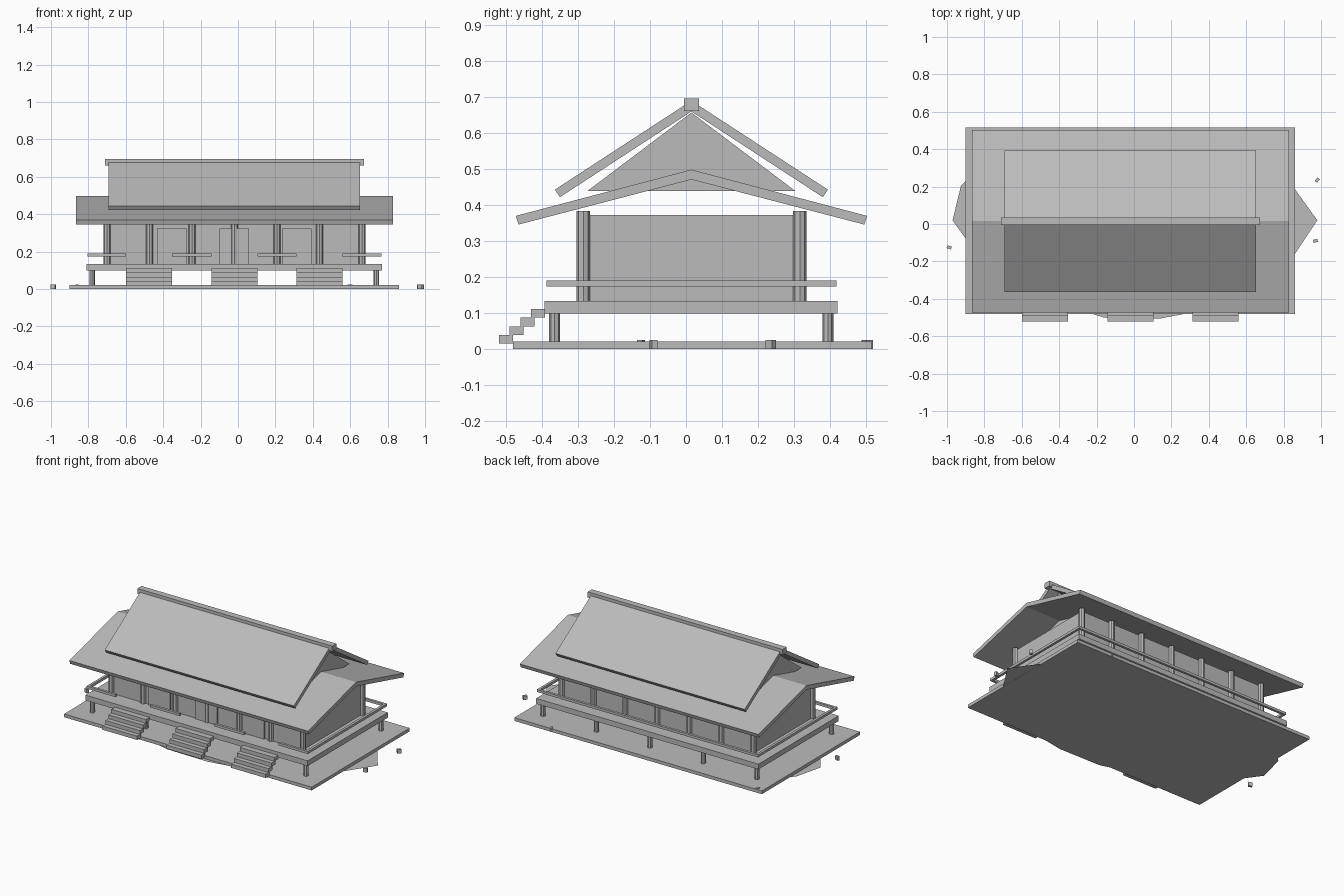
import bpy, bmesh, math
from mathutils import Vector

cube = bpy.data.objects.get("Cube")
if cube:
    bpy.data.objects.remove(cube, do_unlink=True)

GREY = (0.5, 0.5, 0.5, 1)
mat = bpy.data.materials.new("plain_grey")
mat.use_nodes = True
mat.diffuse_color = GREY
mat.node_tree.nodes["Principled BSDF"].inputs["Base Color"].default_value = GREY

CX, CY = -0.02, 0.015   # centre of the building


def finish(name, bm):
    bmesh.ops.recalc_face_normals(bm, faces=bm.faces)
    mesh = bpy.data.meshes.new(name)
    bm.to_mesh(mesh)
    bm.free()
    mesh.materials.append(mat)
    ob = bpy.data.objects.new(name, mesh)
    bpy.context.collection.objects.link(ob)
    return ob


def box(name, x0, x1, y0, y1, z0, z1):
    bm = bmesh.new()
    bmesh.ops.create_cube(bm, size=1)
    for v in bm.verts:
        v.co = Vector((x1 if v.co.x > 0 else x0,
                       y1 if v.co.y > 0 else y0,
                       z1 if v.co.z > 0 else z0))
    return finish(name, bm)


def post(name, x, y, radius, z0, z1):
    bm = bmesh.new()
    bmesh.ops.create_cone(bm, cap_ends=True, segments=8, radius1=radius,
                          radius2=radius, depth=z1 - z0)
    bmesh.ops.translate(bm, verts=bm.verts, vec=(x, y, (z0 + z1) / 2))
    return finish(name, bm)


def prism(name, profile, x0, x1):
    """Extrude a (y, z) profile along x."""
    bm = bmesh.new()
    face = bm.faces.new([bm.verts.new((x0, y, z)) for y, z in profile])
    ext = bmesh.ops.extrude_face_region(bm, geom=[face])
    moved = [g for g in ext["geom"] if isinstance(g, bmesh.types.BMVert)]
    bmesh.ops.translate(bm, verts=moved, vec=(x1 - x0, 0, 0))
    return finish(name, bm)


def gable_roof(name, x0, x1, top, bottom, eave_top, eave_bottom):
    """Bent slab; eave points are (half width, z)."""
    (wt, zt), (wb, zb) = eave_top, eave_bottom
    prism(name, [(CY - wt, zt), (CY, top), (CY + wt, zt),
                 (CY + wb, zb), (CY, bottom), (CY - wb, zb)], x0, x1)


# Ground slab and the irregular patch beneath it
box("ground_slab", -0.9, 0.86, -0.48, 0.515, 0, 0.021)
bm = bmesh.new()
outline = [(0.98, 0.02), (0.72, 0.38), (0.3, 0.47), (-0.3, 0.47), (-0.7, 0.42),
           (-0.925, 0.205), (-0.97, 0.02), (-0.72, -0.33), (-0.16, -0.5),
           (0.14, -0.505), (0.7, -0.4)]
bm.faces.new([bm.verts.new((x, y, 0.001)) for x, y in outline])
finish("ground_patch", bm)

# Small stones
for i, (x, y) in enumerate([(0.98, 0.235), (0.97, -0.09), (-0.988, -0.125),
                            (0.6, 0.505), (-0.86, 0.5)]):
    stone = box(f"stone_{i}", -0.012, 0.012, -0.008, 0.008, 0, 0.025)
    stone.location = (x, y, 0)
    stone.rotation_euler.z = math.radians(50 - 35 * i)

# Raised deck on posts
box("deck", -0.81, 0.77, -0.393, 0.421, 0.099, 0.133)
for side, y in (("front", -0.365), ("back", 0.394)):
    for i in range(5):
        post(f"deck_post_{side}_{i}", -0.78 + 0.38 * i, y, 0.015, 0.02, 0.1)

# Three flights of steps
stair_x = [CX - 0.457, CX, CX + 0.457]
HALF = 0.123
for s, x in enumerate(stair_x):
    for i in range(4):
        y, z = -0.52 + 0.03 * i, 0.015 + 0.0242 * i
        box(f"stair_{s}_step_{i}", x - HALF, x + HALF, y, y + 0.039, z, z + 0.0242)

# Railing, open at the stairs
R0, R1, T = 0.174, 0.19, 0.016
LX, RX, FY, BY = -0.805, 0.768, -0.388, 0.418
box("rail_back", LX, RX, BY - T, BY, R0, R1)
box("rail_right", LX, LX + T, FY, BY, R0, R1)
box("rail_left", RX - T, RX, FY, BY, R0, R1)
starts = [LX] + [x + HALF for x in stair_x]
ends = [x - HALF for x in stair_x] + [RX]
for i, (a, b) in enumerate(zip(starts, ends)):
    box(f"rail_front_{i}", a, b, FY, FY + T, R0, R1)

# Hall, columns and doors
box("hall_walls", -0.7, 0.662, -0.285, 0.315, 0.13, 0.372)
for side, y in (("front", -0.285), ("back", 0.316)):
    for i in range(7):
        post(f"column_{side}_{i}", -0.7 + 0.227 * i, y, 0.0185, 0.13, 0.383)
for i in range(3):
    x = CX + 0.334 * (i - 1)
    box(f"door_{i}", x - 0.078, x + 0.078, -0.294, -0.28, 0.132, 0.324)

# Two-tier roof, gable ends and ridge beam
gable_roof("lower_roof", -0.867, 0.829, 0.4985, 0.471, (0.488, 0.37), (0.48, 0.346))
gable_roof("upper_roof", -0.693, 0.652, 0.69, 0.66, (0.379, 0.443), (0.365, 0.422))
for side, x in (("right", -0.62), ("left", 0.57)):
    prism(f"gable_{side}", [(CY - 0.289, 0.439), (CY + 0.289, 0.439), (CY, 0.657)],
          x - 0.01, x + 0.01)
box("ridge_beam", -0.711, 0.674, CY - 0.021, CY + 0.021, 0.661, 0.696)
